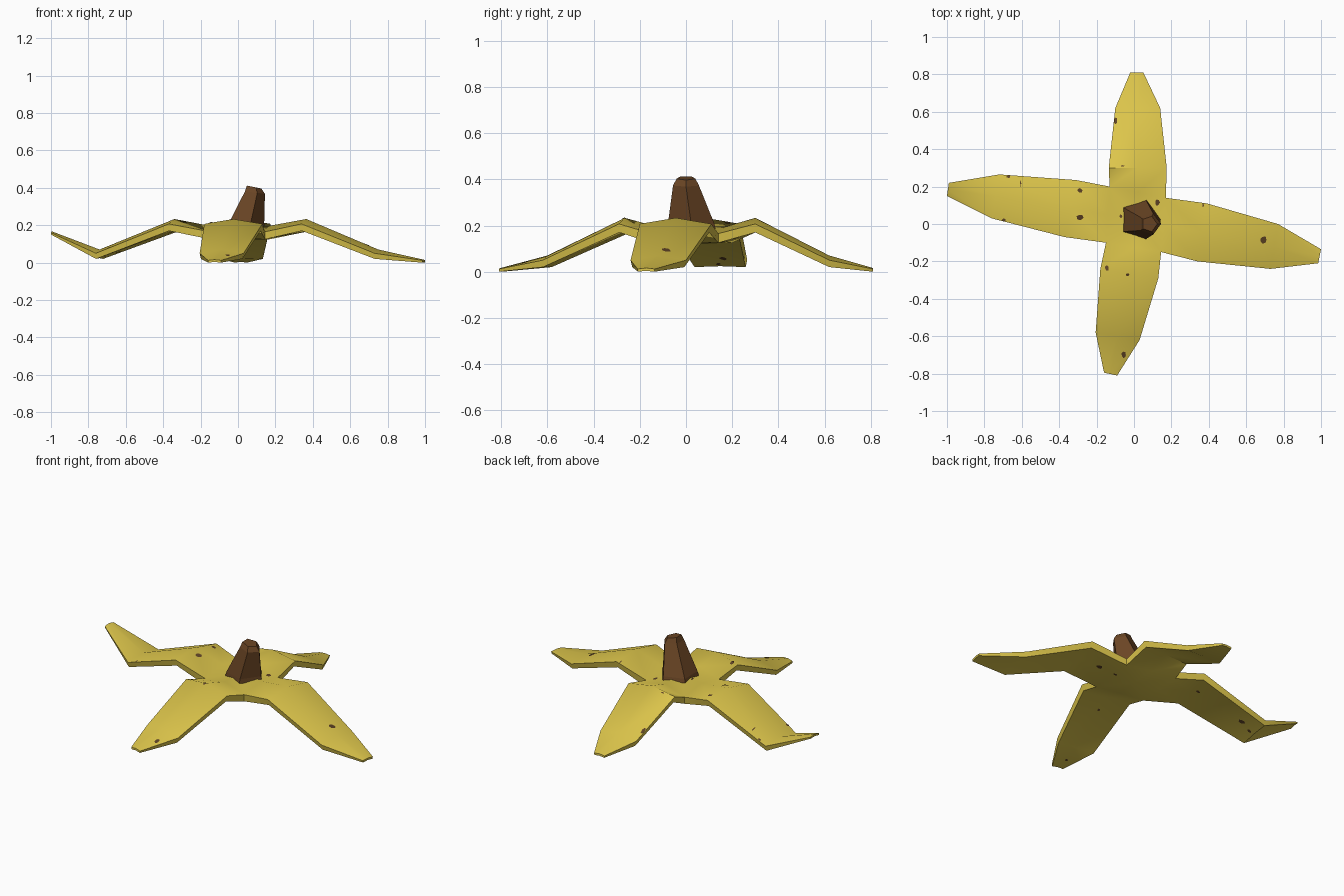
import bpy, bmesh, math, random
from mathutils import Vector
from mathutils.bvhtree import BVHTree

if "Cube" in bpy.data.objects:
    bpy.data.objects.remove(bpy.data.objects["Cube"])

random.seed(4)


def material(name, rgb):
    m = bpy.data.materials.new(name)
    m.diffuse_color = (*rgb, 1)
    m.use_nodes = True
    m.node_tree.nodes["Principled BSDF"].inputs["Base Color"].default_value = m.diffuse_color
    return m


YELLOW = material("peel yellow", (0.72, 0.56, 0.07))
BROWN = material("stem brown", (0.145, 0.06, 0.018))
SPOT = material("spot brown", (0.11, 0.055, 0.018))


def finish(bm, name, mat):
    me = bpy.data.meshes.new(name)
    bm.to_mesh(me)
    me.materials.append(mat)
    ob = bpy.data.objects.new(name, me)
    bpy.context.collection.objects.link(ob)
    return ob


# Peel: four petals, each listed as (left edge xy, right edge xy) per row,
# sharing the four corners of a central hub
A, B, C, D = (0.17, 0.14), (-0.13, 0.20), (-0.15, -0.10), (0.145, -0.15)
PETALS = [
    [(A, D), ((0.39, 0.11), (0.34, -0.20)), ((0.77, 0.0), (0.73, -0.24)), ((1.0, -0.135), (0.985, -0.21))],
    [(B, A), ((-0.135, 0.30), (0.175, 0.30)), ((-0.10, 0.62), (0.14, 0.62)), ((-0.02, 0.81), (0.05, 0.81))],
    [(C, B), ((-0.37, -0.07), (-0.31, 0.235)), ((-0.76, 0.03), (-0.72, 0.265)), ((-1.0, 0.15), (-0.99, 0.22))],
    [(D, C), ((0.13, -0.29), (-0.18, -0.24)), ((0.03, -0.62), (-0.205, -0.58)), ((-0.09, -0.81), (-0.16, -0.795))],
]
# (edge z, crest z, underside z) for hub, knee, low and tip rows
HEIGHTS = [(0.165, 0.195, 0.125), (0.207, 0.233, 0.17), (0.05, 0.07, 0.02), (0.012, 0.016, 0.0)]
LIFTED_TIP = (0.16, 0.167, 0.15)

bm = bmesh.new()
hub_top = bm.verts.new((0.02, 0.02, 0.2))
hub_bottom = bm.verts.new((0.02, 0.02, 0.12))
for p, rows in enumerate(PETALS):
    rings = []
    for i, (l, r) in enumerate(rows):
        edge, crest, under = LIFTED_TIP if (p == 2 and i == 3) else HEIGHTS[i]
        l, r = Vector(l), Vector(r)
        mid = (l + r) / 2
        k = 1.0 if i == 0 else 0.94
        pts = [(l, edge), (mid, crest), (r, edge),
               (mid + (r - mid) * k, under), (mid, under + 0.004), (mid + (l - mid) * k, under)]
        rings.append([bm.verts.new((q.x, q.y, z)) for q, z in pts])
    for a, b in zip(rings, rings[1:]):
        for j in range(6):
            n = (j + 1) % 6
            bm.faces.new((a[j], a[n], b[n], b[j]))
    bm.faces.new(rings[-1])
    h = rings[0]
    for u, v in ((h[0], h[1]), (h[1], h[2])):
        bm.faces.new((u, v, hub_top))
    for u, v in ((h[3], h[4]), (h[4], h[5])):
        bm.faces.new((u, v, hub_bottom))
bmesh.ops.remove_doubles(bm, verts=bm.verts, dist=0.0005)
bmesh.ops.recalc_face_normals(bm, faces=bm.faces)
tree = BVHTree.FromBMesh(bm)
peel = finish(bm, "peel", YELLOW)
bm.free()
bpy.context.view_layer.objects.active = peel
peel.select_set(True)
bpy.ops.object.shade_smooth_by_angle(angle=math.radians(45))

# Stem: leaning five-sided stub with a slanted, chamfered end
bm = bmesh.new()
rings = []
for cx, cy, z, rad, slope in ((0.03, 0.025, 0.16, 0.115, 0), (0.035, 0.022, 0.21, 0.105, 0),
                              (0.085, 0.0, 0.375, 0.059, -0.12), (0.082, 0.0, 0.405, 0.043, -0.2)):
    ring = []
    for i in range(5):
        t = math.radians(72 * i)
        x, y = rad * math.cos(t), rad * math.sin(t)
        ring.append(bm.verts.new((cx + x, cy + y, z + slope * x)))
    rings.append(ring)
for a, b in zip(rings, rings[1:]):
    for j in range(5):
        n = (j + 1) % 5
        bm.faces.new((a[j], a[n], b[n], b[j]))
bm.faces.new(rings[-1])
bm.faces.new(rings[0][::-1])
bmesh.ops.recalc_face_normals(bm, faces=bm.faces)
finish(bm, "stem", BROWN)
bm.free()

# Spots: small irregular patches laid on the skin, as (x, y, half width, half height)
TOP = [(-0.29, 0.18, .016, .012), (-0.29, 0.035, .019, .017), (-0.67, 0.252, .01, .007),
       (-0.605, 0.215, .003, .018), (-0.695, 0.022, .011, .008), (-0.098, 0.55, .009, .018),
       (-0.06, 0.31, .01, .004), (0.125, 0.115, .013, .017), (0.37, 0.1, .004, .012),
       (0.69, -0.085, .018, .02), (-0.145, -0.235, .011, .015), (-0.035, -0.27, .01, .007),
       (-0.055, -0.7, .012, .018), (-0.07, 0.04, .009, .01)]
UNDER = [(-0.64, 0.16, .018, .018), (-0.71, 0.14, .014, .012), (-0.36, 0.12, .012, .01),
         (-0.04, -0.35, .008, .008), (-0.12, -0.72, .01, .01), (0.25, 0.0, .016, .016),
         (0.15, 0.02, .012, .008)]
bm = bmesh.new()
for spots, side in ((TOP, 1), (UNDER, -1)):
    for x, y, w, h in spots:
        hit, nor, _, _ = tree.ray_cast(Vector((x, y, side)), Vector((0, 0, -side)))
        if hit is None:
            continue
        if nor.z * side < 0:
            nor = -nor
        loop = []
        for i in range(7):
            t = side * math.tau * i / 7
            s = random.uniform(0.8, 1.15)
            dx, dy = w * s * math.cos(t), h * s * math.sin(t)
            dz = -(nor.x * dx + nor.y * dy) / nor.z
            loop.append(bm.verts.new(hit + Vector((dx, dy, dz)) + nor * 0.002))
        bm.faces.new(loop)
finish(bm, "spots", SPOT)
bm.free()
